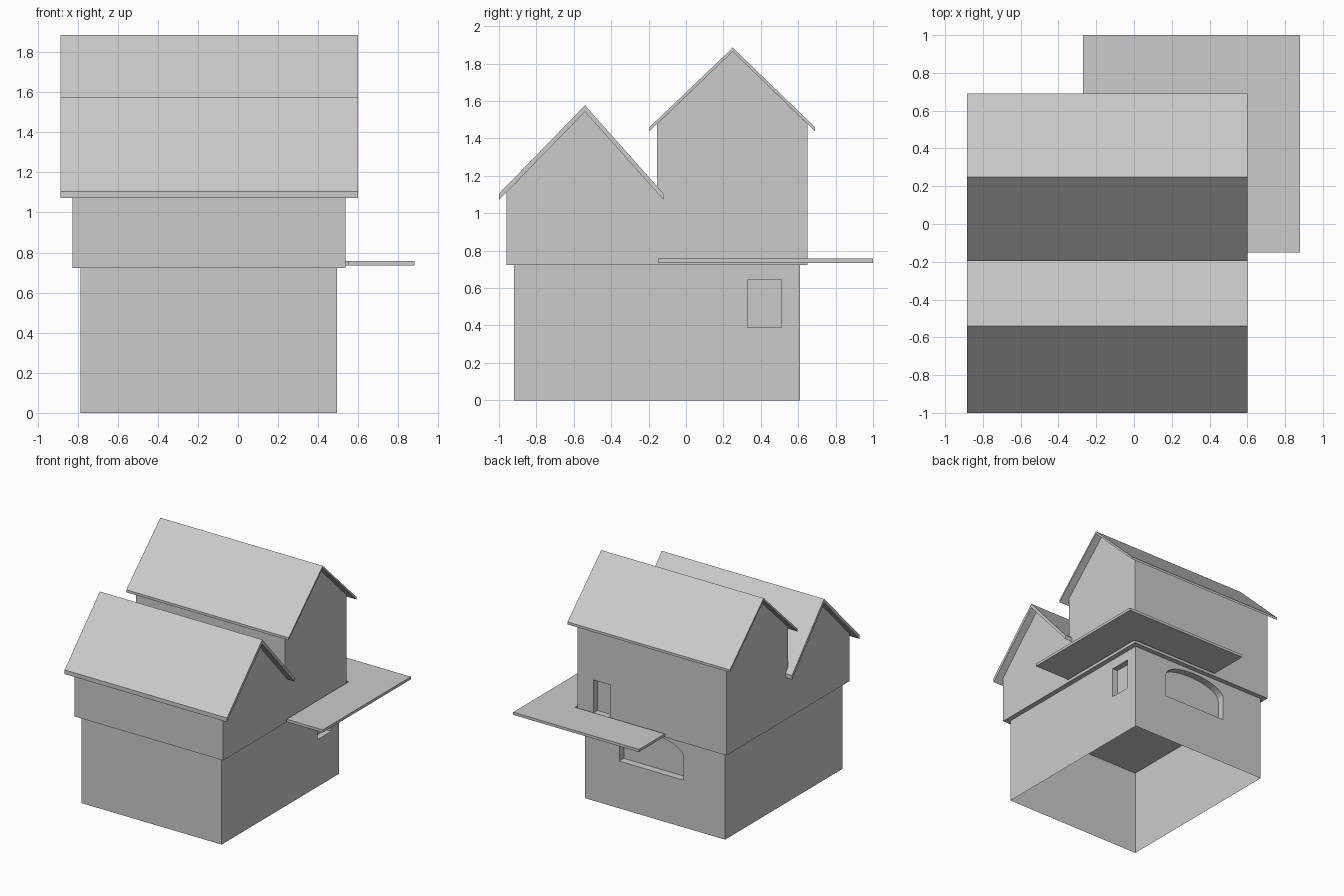
import bpy, bmesh, math
from mathutils import Vector

if "Cube" in bpy.data.objects:
    bpy.data.objects.remove(bpy.data.objects["Cube"])

grey = bpy.data.materials.new("plain grey")
grey.diffuse_color = (0.6, 0.6, 0.6, 1)
grey.use_nodes = True
grey.node_tree.nodes["Principled BSDF"].inputs["Base Color"].default_value = grey.diffuse_color


def prism(name, profile, axis, lo, hi):
    """Extrude a 2D profile along an axis: 'x' -> (y,z), 'y' -> (x,z), 'z' -> (x,y)."""
    place = {'x': lambda a, b, t: (t, a, b),
             'y': lambda a, b, t: (a, t, b),
             'z': lambda a, b, t: (a, b, t)}[axis]
    bm = bmesh.new()
    face = bm.faces.new([bm.verts.new(place(a, b, lo)) for a, b in profile])
    new = bmesh.ops.extrude_face_region(bm, geom=[face])["geom"]
    shift = Vector(place(0, 0, hi - lo))
    bmesh.ops.translate(bm, vec=shift,
                        verts=[v for v in new if isinstance(v, bmesh.types.BMVert)])
    bmesh.ops.recalc_face_normals(bm, faces=bm.faces[:])
    mesh = bpy.data.meshes.new(name)
    bm.to_mesh(mesh)
    bm.free()
    mesh.materials.append(grey)
    obj = bpy.data.objects.new(name, mesh)
    bpy.context.collection.objects.link(obj)
    return obj


def rect(a0, a1, b0, b1):
    return [(a0, b0), (a1, b0), (a1, b1), (a0, b1)]


def cut(target, cutter):
    """Carve a niche and discard the cutter."""
    mod = target.modifiers.new("niche", 'BOOLEAN')
    mod.operation = 'DIFFERENCE'
    mod.solver = 'EXACT'
    mod.object = cutter
    bpy.context.view_layer.objects.active = target
    bpy.ops.object.modifier_apply(modifier=mod.name)
    bpy.data.objects.remove(cutter)


# Ground storey: walls only, with a square and an arched niche
lower = prism("lower_walls", rect(-0.785, 0.495, -0.92, 0.61), 'z', 0, 0.722)
cut(lower, prism("window_cutter", rect(0.33, 0.51, 0.39, 0.643), 'x', 0.445, 0.6))
cx, half, spring, rise = -0.11, 0.293, 0.585, 0.11
arch = [(cx - half, 0.39), (cx + half, 0.39)]
arch += [(cx + half * math.cos(math.pi * i / 16), spring + rise * math.sin(math.pi * i / 16))
         for i in range(17)]
cut(lower, prism("arch_cutter", arch, 'y', 0.55, 0.7))

# Open the ground storey at top and bottom
bm = bmesh.new()
bm.from_mesh(lower.data)
caps = [f for f in bm.faces if abs(f.normal.z) > 0.9
        and (f.calc_center_median().z < 0.01 or f.calc_center_median().z > 0.715)]
bmesh.ops.delete(bm, geom=caps, context='FACES')
bm.to_mesh(lower.data)
bm.free()

# Upper storey with two gables and a door niche at the back
gables = [(-0.96, 0.722), (0.65, 0.722), (0.65, 1.476), (0.25, 1.865), (-0.155, 1.476),
          (-0.155, 1.11), (-0.54, 1.545), (-0.96, 1.111)]
upper = prism("upper_walls", gables, 'x', -0.825, 0.537)
cut(upper, prism("door_cutter", rect(0.24, 0.39, 0.75, 1.02), 'y', 0.60, 0.75))

# Folded roof slabs
for name, left, peak, right, thick in (
        ("front_roof", (-1.0, 1.105), (-0.54, 1.577), (-0.12, 1.105), 0.034),
        ("back_roof", (-0.195, 1.46), (0.25, 1.885), (0.69, 1.46), 0.021)):
    top = [left, peak, right]
    under = [(y, z - thick) for y, z in reversed(top)]
    prism(name, top + under, 'x', -0.885, 0.6)

# L-shaped balcony around the back right corner
balcony = [(-0.27, 0.663), (0.55, 0.663), (0.55, -0.15), (0.88, -0.15), (0.88, 1.0), (-0.27, 1.0)]
prism("balcony", balcony, 'z', 0.735, 0.757)
